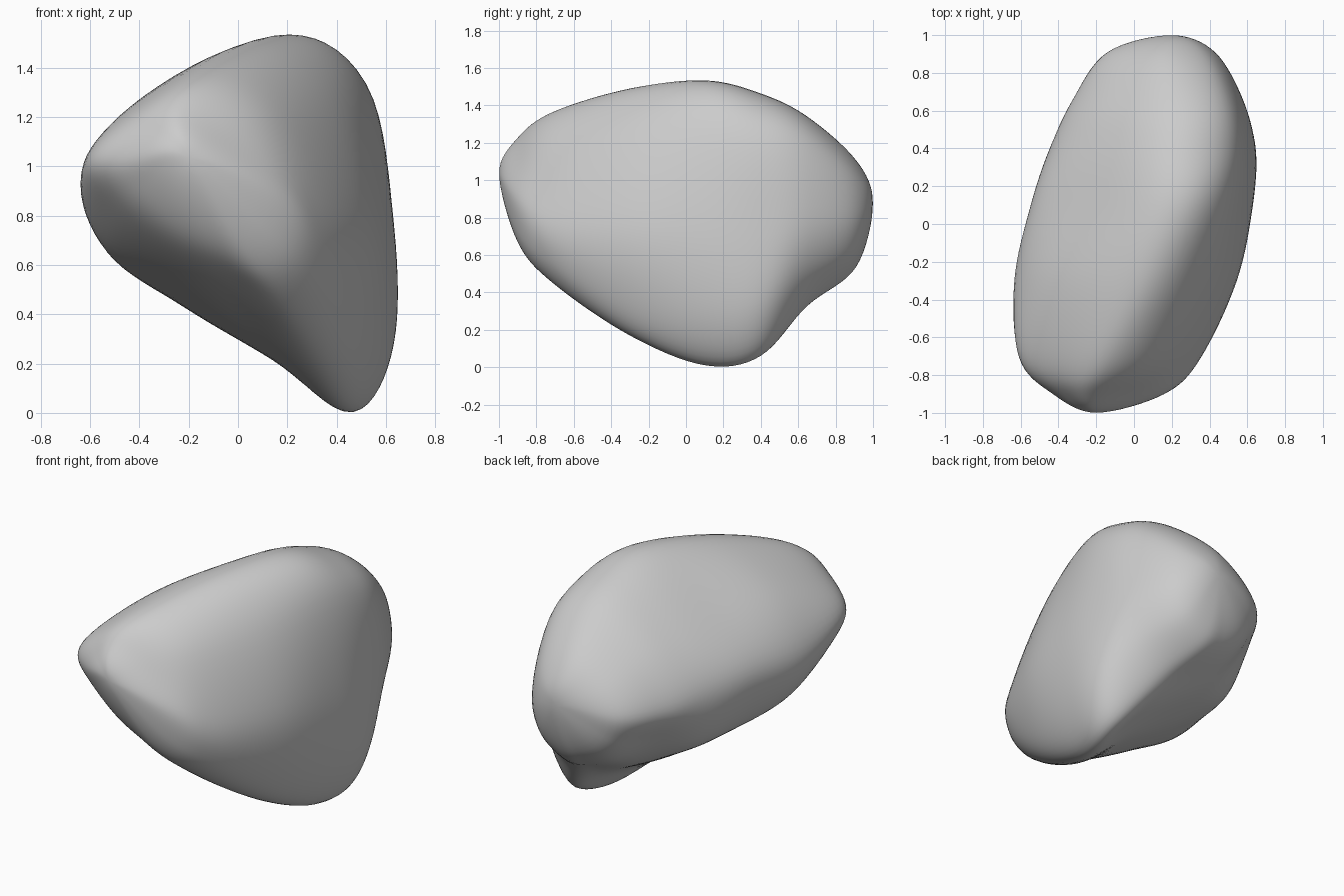
import bpy
import bmesh
import math
from mathutils import Vector

default_cube = bpy.data.objects.get("Cube")
if default_cube:
    bpy.data.objects.remove(default_cube, do_unlink=True)

RING_STEPS = 8      # subdivisions between neighbouring profile points
LENGTH_STEPS = 8    # subdivisions between neighbouring profiles

# Profiles (x, z) from front to back, each going round the stone:
# left corner, shoulder, crown, shoulder, flank, flank, keel,
# underside, underside, lower left corner
front_tip = Vector((-.2, -1, 1.03))
back_tip = Vector((.2, 1, .87))
profiles = {
    -.9: [(-.43, 1.02), (-.37, 1.13), (-.24, 1.22), (-.05, 1.13), (.15, .9),
          (.13, .72), (.02, .66), (-.12, .72), (-.25, .8), (-.37, .92)],
    -.71: [(-.61, 1), (-.47, 1.18), (-.15, 1.36), (.14, 1.22), (.34, .8),
           (.32, .55), (.18, .44), (-.04, .53), (-.26, .64), (-.49, .82)],
    -.3: [(-.63, .94), (-.4, 1.26), (.05, 1.485), (.36, 1.29), (.54, .75),
          (.49, .33), (.34, .16), (.05, .3), (-.25, .47), (-.54, .66)],
    .1: [(-.54, .94), (-.28, 1.25), (.17, 1.525), (.48, 1.36), (.62, .75),
         (.6, .25), (.44, 0), (.17, .19), (-.2, .41), (-.46, .61)],
    .4: [(-.44, .9), (-.22, 1.2), (.2, 1.455), (.53, 1.3), (.63, .75),
         (.63, .3), (.49, .05), (.25, .21), (-.1, .39), (-.37, .58)],
    .65: [(-.33, .85), (-.15, 1.13), (.2, 1.33), (.49, 1.22), (.58, .8),
          (.53, .5), (.36, .33), (.18, .36), (-.05, .45), (-.22, .63)],
    .91: [(-.14, .85), (-.02, 1), (.18, 1.1), (.37, 1.02), (.43, .8),
          (.37, .62), (.22, .53), (.1, .55), (-.02, .61), (-.1, .71)],
}


def spline(a, b, c, d, t):
    """Smooth curve from b to c, guided by the neighbours a and d."""
    return b + t * ((c - a) / 2 + t * (a - 2.5 * b + 2 * c - d / 2
                    + t * (1.5 * (b - c) + (d - a) / 2)))


def smooth_ring(y, points):
    pts = [Vector((x, y, z)) for x, z in points]
    n = len(pts)
    return [spline(pts[i - 1], pts[i], pts[(i + 1) % n], pts[(i + 2) % n],
                   s / RING_STEPS)
            for i in range(n) for s in range(RING_STEPS)]


def opposite(ring):
    """The ring turned half way, so the surface rounds over a tip."""
    half = len(ring) // 2
    return ring[half:] + ring[:half]


def make_material(name, colour):
    mat = bpy.data.materials.new(name)
    mat.use_nodes = True
    mat.diffuse_color = colour
    shader = mat.node_tree.nodes["Principled BSDF"]
    shader.inputs["Base Color"].default_value = colour
    shader.inputs["Roughness"].default_value = .8
    return mat


# Smooth the profiles, then run curves through them along the length
rings = [smooth_ring(y, pts) for y, pts in profiles.items()]
count = len(rings[0])
guides = ([opposite(rings[0]), [front_tip] * count] + rings
          + [[back_tip] * count, opposite(rings[-1])])

bm = bmesh.new()
loops = []
for a, b, c, d in zip(guides, guides[1:], guides[2:], guides[3:]):
    for s in range(LENGTH_STEPS):
        if loops or s:
            loops.append([bm.verts.new(spline(*p, s / LENGTH_STEPS))
                          for p in zip(a, b, c, d)])

# Skin the loops and close both tips
for lower, upper in zip(loops, loops[1:]):
    for i in range(count):
        j = (i + 1) % count
        bm.faces.new((lower[i], lower[j], upper[j], upper[i]))
for loop, tip in ((loops[0], front_tip), (loops[-1], back_tip)):
    pole = bm.verts.new(tip)
    for i in range(count):
        bm.faces.new((loop[i], loop[(i + 1) % count], pole))
bmesh.ops.recalc_face_normals(bm, faces=bm.faces)

# Rest the stone on the ground
ground = min(v.co.z for v in bm.verts)
bmesh.ops.translate(bm, verts=bm.verts, vec=(0, 0, -ground))

mesh = bpy.data.meshes.new("stone")
bm.to_mesh(mesh)
bm.free()
mesh.materials.append(make_material("stone grey", (.6, .6, .6, 1)))
stone = bpy.data.objects.new("stone", mesh)
bpy.context.collection.objects.link(stone)

# Even out the surface slightly and shade it smooth
relax = stone.modifiers.new("relax", "SMOOTH")
relax.factor = .5
relax.iterations = 4
bpy.context.view_layer.objects.active = stone
stone.select_set(True)
bpy.ops.object.shade_smooth_by_angle(angle=math.radians(60))
